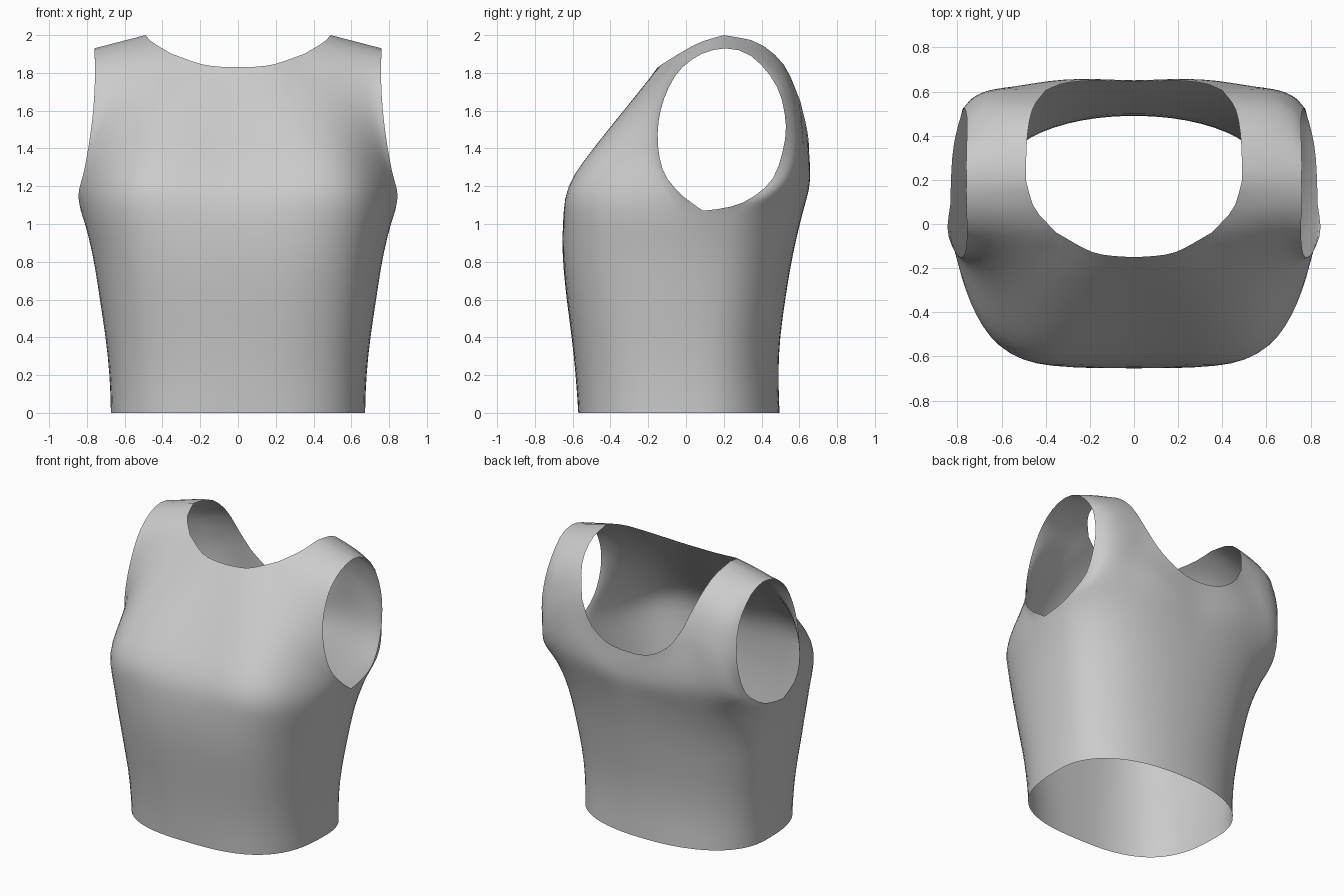
import bpy, bmesh, math
from mathutils import Vector

cube = bpy.data.objects.get("Cube")
if cube:
    bpy.data.objects.remove(cube, do_unlink=True)


def spline(points, steps):
    """Smooth curve through points of any dimension."""
    p = [Vector(q) for q in points]
    p = [p[0] * 2 - p[1]] + p + [p[-1] * 2 - p[-2]]
    out = []
    for a, b, c, d in zip(p, p[1:], p[2:], p[3:]):
        for s in range(steps):
            t = s / steps
            out.append(b + (c - a) * (t / 2) + (a * 2 - b * 5 + c * 4 - d) * (t * t / 2)
                       + (b * 3 - a - c * 3 + d) * (t ** 3 / 2))
    return out + [p[-2]]


def path(points, n):
    """Smooth curve resampled to n even spans."""
    fine = spline(points, 16)
    dist = [0]
    for a, b in zip(fine, fine[1:]):
        dist.append(dist[-1] + (b - a).length)
    out, j = [], 0
    for i in range(n + 1):
        want = dist[-1] * i / n
        while j < len(fine) - 2 and dist[j + 1] < want:
            j += 1
        t = (want - dist[j]) / (dist[j + 1] - dist[j])
        out.append(fine[j].lerp(fine[j + 1], t))
    return out


def coons(bottom, top, left, right):
    """Fill four edge curves with a grid of points."""
    n, m = len(bottom) - 1, len(left) - 1
    rows = []
    for j in range(m + 1):
        v = j / m
        row = []
        for i in range(n + 1):
            u = i / n
            corners = bottom[0].lerp(bottom[n], u).lerp(top[0].lerp(top[n], u), v)
            row.append(bottom[i].lerp(top[i], v) + left[j].lerp(right[j], u) - corners)
        rows.append(row)
    return rows


def add_grid(bm, rows):
    verts = [[bm.verts.new(p) for p in row] for row in rows]
    for lo, hi in zip(verts, verts[1:]):
        for i in range(len(lo) - 1):
            bm.faces.new((lo[i], lo[i + 1], hi[i + 1], hi[i]))


# Column angles: centre panel, then side panel
CENTRE, SIDE, ROWS = 8, 11, 18
SPLIT = math.radians(30)
angles = [SPLIT * (i / CENTRE) ** 2 for i in range(CENTRE)]
angles += [SPLIT + (math.pi / 2 - SPLIT) * i / SIDE for i in range(SIDE + 1)]


def half_ring(params, side):
    """Quarter outline from the centre line to the side seam."""
    z, w, front, back, c, px, py, nb = params
    if side > 0:
        px = py = nb
    depth = front + c if side < 0 else back - c
    return [Vector((w * max(math.sin(a), 0) ** (2 / px),
                    c + side * depth * max(math.cos(a), 0) ** (2 / py) if a < 1.57 else c, z))
            for a in angles]


# Height, half width, front, back, seam position, front squareness (x, y), back squareness
body = spline([(0, .673, .57, .495, .04, 2.8, 2.8, 2.3),
               (.3, .69, .592, .487, .04, 3.1, 2.7, 2.3),
               (.6, .735, .632, .525, .05, 3.7, 2.4, 2.4),
               (.85, .773, .656, .567, .06, 4.5, 2, 2.5),
               (1.07, .832, .65, .62, .09, 5.4, 1.65, 2.75)], 3)

neck_tip, shoulder_tip = Vector((.49, .2, 2)), Vector((.76, .21, 1.93))
panels = [
    dict(side=-1, split=13,
         centre=[(0, -.61, 1.2), (0, -.39, 1.5)],
         neck=[(0, -.15, 1.83), (.1, -.144, 1.833), (.2, -.123, 1.848), (.35, -.04, 1.9)],
         guide=[(.6, -.575, 1.2), (.47, -.32, 1.57)],
         strap=[(.45, .07, 1.96)],
         armhole=[(.845, -.03, 1.16), (.815, -.12, 1.28), (.785, -.15, 1.45),
                  (.765, -.13, 1.62), (.757, -.06, 1.78), (.758, .03, 1.87),
                  (.76, .12, 1.915)]),
    dict(side=1, split=10,
         centre=[(0, .647, 1.2)],
         neck=[(0, .645, 1.39), (.1, .648, 1.397), (.2, .65, 1.43), (.32, .637, 1.52),
               (.4, .605, 1.65)],
         guide=[(.53, .628, 1.3)],
         strap=[(.46, .52, 1.84), (.485, .38, 1.96)],
         armhole=[(.828, .23, 1.09), (.818, .35, 1.14), (.79, .465, 1.25), (.775, .525, 1.45),
                  (.765, .52, 1.6), (.757, .48, 1.73), (.757, .4, 1.84), (.76, .31, 1.91)]),
]

bm = bmesh.new()
for p in panels:
    # Lower body
    rings = [half_ring(r, p["side"]) for r in body]
    add_grid(bm, rings)
    chest, k, neck = rings[-1], p["split"], p["neck"]
    # Chest or back panel up to the neckline
    guide = path([chest[CENTRE]] + p["guide"] + [neck[-1]], k)
    centre = path([chest[0]] + p["centre"] + [neck[0]], k)
    add_grid(bm, coons(chest[:CENTRE + 1], path(neck, CENTRE), centre, guide))
    # Side panel and shoulder strap between neckline and armhole
    inner = guide + path([neck[-1]] + p["strap"] + [neck_tip], ROWS - k)[1:]
    armhole = path([chest[-1]] + p["armhole"] + [shoulder_tip], ROWS)
    shoulder = [neck_tip.lerp(shoulder_tip, i / SIDE) for i in range(SIDE + 1)]
    add_grid(bm, coons(chest[CENTRE:], shoulder, inner, armhole))

# Mirror to the other half and weld the seams
copy = bmesh.ops.duplicate(bm, geom=bm.verts[:] + bm.edges[:] + bm.faces[:])["geom"]
for v in copy:
    if isinstance(v, bmesh.types.BMVert):
        v.co.x = -v.co.x
bmesh.ops.remove_doubles(bm, verts=bm.verts[:], dist=.0005)

# Relax the cloth below the shoulder straps, keeping the open edges
inside = [v for v in bm.verts if not v.is_boundary and v.co.z < 1.7]
for _ in range(6):
    bmesh.ops.smooth_vert(bm, verts=inside, factor=.5,
                          use_axis_x=True, use_axis_y=True, use_axis_z=True)

bmesh.ops.recalc_face_normals(bm, faces=bm.faces[:])
foremost = min(bm.faces, key=lambda f: f.calc_center_median().y)
if foremost.normal.y > 0:
    bmesh.ops.reverse_faces(bm, faces=bm.faces[:])
for f in bm.faces:
    f.smooth = True

mesh = bpy.data.meshes.new("sleeveless_top")
bm.to_mesh(mesh)
bm.free()
top = bpy.data.objects.new("sleeveless_top", mesh)
bpy.context.collection.objects.link(top)

# Plain fabric colour
fabric = bpy.data.materials.new("light_grey_fabric")
fabric.use_nodes = True
colour = (.6, .6, .6, 1)
fabric.diffuse_color = colour
fabric.node_tree.nodes["Principled BSDF"].inputs["Base Color"].default_value = colour
mesh.materials.append(fabric)
